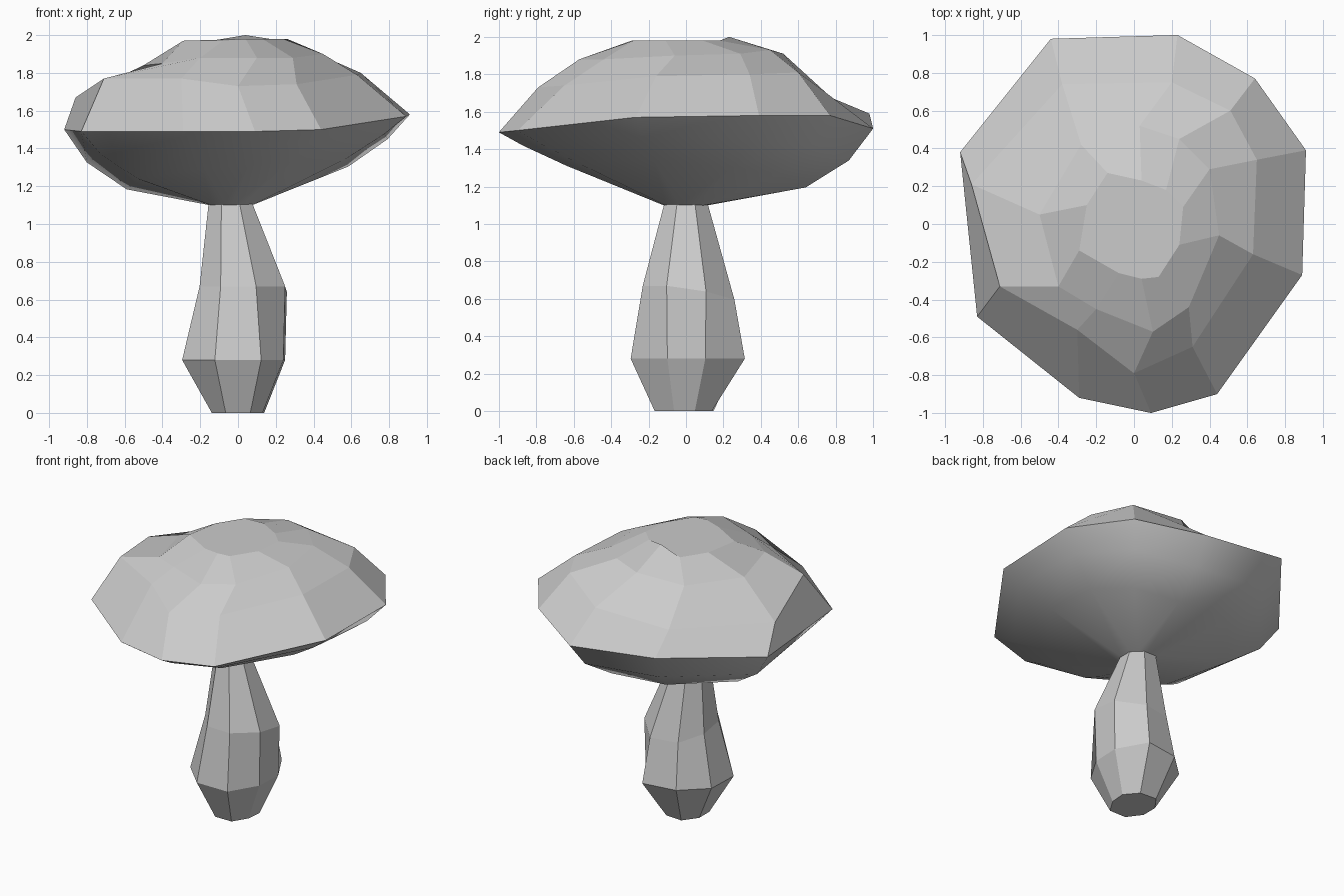
import bpy, bmesh, math

if "Cube" in bpy.data.objects:
    bpy.data.objects.remove(bpy.data.objects["Cube"])

def loft(name, rings, smooth=False, cap_start=False, cap_end=False):
    """Skin a stack of equal-length closed rings (counter-clockwise, bottom to top)."""
    bm = bmesh.new()
    loops = [[bm.verts.new(p) for p in r] for r in rings]
    n = len(loops[0])
    for a, b in zip(loops, loops[1:]):
        for i in range(n):
            j = (i + 1) % n
            bm.faces.new((a[i], a[j], b[j], b[i]))
    if cap_start:
        bm.faces.new(loops[0][::-1])
    if cap_end:
        bm.faces.new(loops[-1])
    for f in bm.faces:
        f.smooth = smooth
    me = bpy.data.meshes.new(name)
    bm.to_mesh(me)
    bm.free()
    ob = bpy.data.objects.new(name, me)
    bpy.context.collection.objects.link(ob)
    return ob

# Irregular cap contours, counter-clockwise from the front
rim = [(-.29, -.92, 1.49), (.09, -1, 1.49), (.44, -.9, 1.5), (.89, -.27, 1.57), (.91, .39, 1.58),
       (.64, .77, 1.58), (.23, 1, 1.51), (-.44, .98, 1.59), (-.92, .38, 1.5), (-.83, -.49, 1.49)]
shoulder = [(-.3, -.56, 1.77), (0, -.79, 1.73), (.31, -.65, 1.74), (.63, -.16, 1.79), (.65, .34, 1.8),
            (.51, .6, 1.81), (.2, .75, 1.7), (-.38, .74, 1.69), (-.86, .21, 1.67), (-.71, -.33, 1.77)]
upper = [(-.2, -.45, 1.88), (.1, -.57, 1.88), (.29, -.44, 1.88), (.45, -.06, 1.9), (.4, .29, 1.91),
         (.24, .45, 1.93), (.03, .52, 1.91), (-.28, .42, 1.86), (-.5, .05, 1.84), (-.4, -.33, 1.85)]
crown = [(-.08, -.26, 1.97), (.04, -.29, 1.98), (.13, -.28, 1.98), (.24, -.11, 1.98), (.26, .09, 1.98),
         (.17, .18, 1.98), (.04, .23, 2.0), (-.14, .27, 1.97), (-.25, .1, 1.97), (-.29, -.14, 1.97)]
loft("mushroom_cap", [rim, shoulder, upper, crown], cap_end=True)

# Smooth underside, sagging most towards the back left
def under_ring(f, sag):
    ring = []
    for x, y, z in rim:
        r = math.hypot(x, y)
        bulge = .09 + .08 * (-.5 * x + .85 * y) / r
        t = (f * r - .12) / (r - .12)
        ring.append((f * x, f * y, 1.1 + (z - 1.1) * t - sag * bulge))
    return ring

neck = []
for x, y, z in rim:
    a = math.atan2(y, x)
    neck.append((-.04 + .12 * math.cos(a), .12 * math.sin(a), 1.1))
loft("cap_underside", [neck, under_ring(.64, 1), under_ring(.87, .75), rim], smooth=True)

# Eight-sided faceted stem with a swollen base
def stem_ring(cx, cy, z, radii, back_dip=0):
    ring = []
    for k, r in enumerate(radii):
        a = math.radians(22.5 + 45 * k)
        ring.append((cx + r * math.cos(a), cy + r * math.sin(a),
                     z - back_dip * max(0, math.sin(a))))
    return ring

loft("stem", [
    stem_ring(0, -.01, 0, [.15, .16, .17, .15, .15, .17, .17, .14]),
    stem_ring(0, 0, .28, [.27, .34, .3, .31, .32, .32, .32, .26]),
    stem_ring(0, 0, .67, [.28, .28, .24, .22, .22, .24, .25, .27], .08),
    stem_ring(-.04, 0, 1.11, [.125] * 8)], cap_start=True, cap_end=True)
